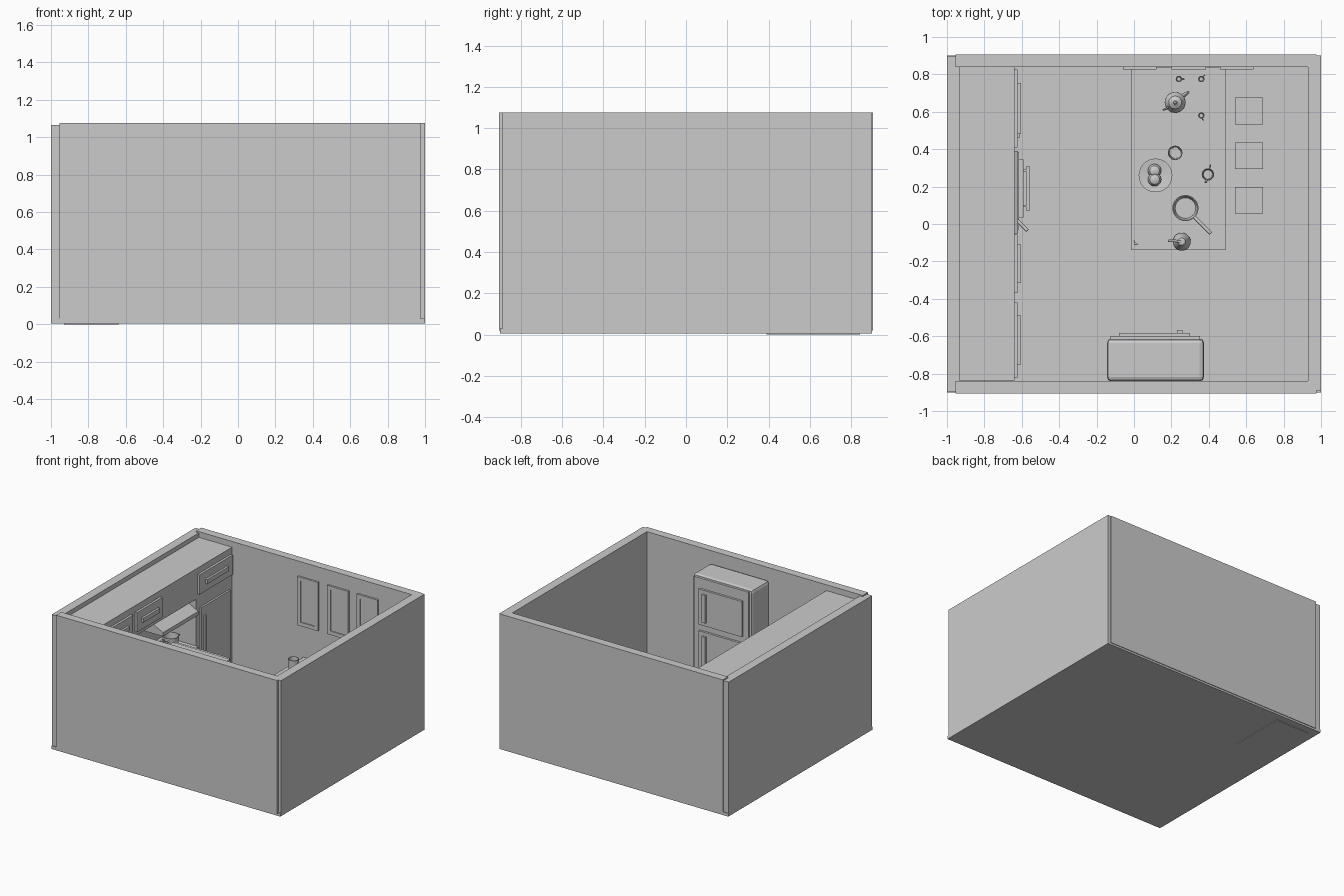
import bpy, math
from mathutils import Vector

if "Cube" in bpy.data.objects:
    bpy.data.objects.remove(bpy.data.objects["Cube"])


def mesh(name, verts, faces):
    me = bpy.data.meshes.new(name)
    me.from_pydata(verts, [], faces)
    me.update()
    ob = bpy.data.objects.new(name, me)
    bpy.context.collection.objects.link(ob)
    return ob


def box(name, x, y, z):
    v = [(a, b, c) for a in x for b in y for c in z]
    f = [(0, 1, 3, 2), (4, 6, 7, 5), (0, 4, 5, 1), (2, 3, 7, 6), (0, 2, 6, 4), (1, 5, 7, 3)]
    return mesh(name, v, f)


def lathe(name, profile, at, n=20):
    # revolve (radius, height) points around z
    v, f = [], []
    for r, z in profile:
        v += [(r * math.cos(2 * math.pi * i / n), r * math.sin(2 * math.pi * i / n), z) for i in range(n)]
    for k in range(len(profile) - 1):
        for i in range(n):
            j = (i + 1) % n
            f.append((k * n + i, k * n + j, (k + 1) * n + j, (k + 1) * n + i))
    f.append(tuple(range(n))[::-1])
    f.append(tuple(range((len(profile) - 1) * n, len(profile) * n)))
    ob = mesh(name, v, f)
    ob.location = at
    bpy.context.view_layer.objects.active = ob
    ob.select_set(True)
    bpy.ops.object.shade_smooth_by_angle()
    ob.select_set(False)
    return ob


def tube(name, pts, r, radii=None):
    cu = bpy.data.curves.new(name, 'CURVE')
    cu.dimensions = '3D'
    cu.bevel_depth = r
    cu.bevel_resolution = 1
    cu.use_fill_caps = True
    sp = cu.splines.new('POLY')
    sp.points.add(len(pts) - 1)
    for i, p in enumerate(pts):
        sp.points[i].co = (*p, 1)
        sp.points[i].radius = radii[i] if radii else 1
    ob = bpy.data.objects.new(name, cu)
    bpy.context.collection.objects.link(ob)
    return ob


def cup(name, x, y, z, r, h, ang=0, wall=0.004):
    lathe(name, [(r * .85, 0), (r, h), (r - wall, h), (r * .85 - wall, wall)], (x, y, z))
    if ang is not None:
        d = Vector((math.cos(ang), math.sin(ang), 0))
        c = Vector((x, y, z))
        tube(name + "_handle", [c + d * (r * k) + Vector((0, 0, h * t)) for k, t in
                                ((.9, .85), (1.5, .8), (1.6, .45), (.85, .2))], r * .12)


def pan(name, x, y, z):
    lathe(name, [(.058, 0), (.07, .04), (.065, .04), (.055, .006)], (x, y, z), 24)
    tube(name + "_handle", [(x + .047, y - .047, z + .033), (x + .135, y - .135, z + .05)], .009)


# Room shell
box("floor", (-1, 1), (-.9, .9), (.005, .03))
box("left_wall", (-1, -.93), (-.895, .895), (.02, 1.065))
box("right_wall", (.93, 1), (-.89, .9), (.005, 1.075))
for s, n in ((-1, "front_wall"), (1, "back_wall")):
    box(n, (-.955, .975), sorted((s * .84, s * .905)), (.02, 1.075))

# Cabinets along the left wall
box("upper_cabinet", (-.93, -.64), (-.838, .40), (.79, 1.03))
box("pantry", (-.93, -.64), (.39, .842), (0, 1.03))
box("lower_cabinet", (-.93, -.65), (-.838, .39), (.03, .39))
box("worktop", (-.93, -.64), (-.838, .39), (.39, .42))
box("pantry_door", (-.64, -.625), (.44, .80), (.10, .71))
box("pantry_door_handle", (-.625, -.612), (.46, .48), (.25, .64))
for i, (a, b) in enumerate(((.41, .825), (-.37, -.055), (-.82, -.42))):
    box(f"upper_drawer_{i}", (-.64, -.622), (a, b), (.825, .98))
    m, h = (a + b) / 2, (b - a) * .33
    box(f"upper_drawer_handle_{i}", (-.622, -.605), (m - h, m + h), (.885, .92))
for i, (a, b) in enumerate(((-.37, -.06), (-.82, -.42))):
    box(f"lower_door_{i}", (-.65, -.632), (a, b), (.08, .37))
    box(f"lower_door_handle_{i}", (-.632, -.615), (a + .08, b - .08), (.30, .325))

# Cooker hood with sloping front
hood = [(-.93, .79), (-.80, .79), (-.62, .70), (-.62, .67), (-.93, .67)]
mesh("cooker_hood", [(x, y, z) for y in (-.05, .39) for x, z in hood],
     [(0, 1, 2, 3, 4), (9, 8, 7, 6, 5)] + [(i, i + 5, (i + 1) % 5 + 5, (i + 1) % 5) for i in range(5)])

# Oven and hob
box("oven", (-.9, -.615), (-.03, .385), (.03, .425))
box("oven_door", (-.62, -.592), (.035, .345), (.08, .34))
box("oven_handle", (-.575, -.56), (.07, .31), (.295, .315))
for y in (.09, .28):
    box("oven_handle_mount", (-.592, -.57), (y, y + .012), (.297, .313))
for x in (-.71, -.83):
    for y in (.09, .28):
        lathe("hob_ring", [(.055, 0), (.055, .006)], (x, y, .425))
pan("hob_pan", -.705, .10, .432)
lathe("hob_pot", [(.055, 0), (.06, .08), (.055, .08), (.05, .006)], (-.78, .275, .432), 24)
for s in (-1, 1):
    tube("hob_pot_handle", [(-.78 + a, .275 + s * b, .49) for a, b in
                            ((-.02, .055), (-.02, .08), (.02, .08), (.02, .055))], .006)

# Fridge with chamfered sides, doors and handles
body = box("fridge_body", (-.145, .375), (-.842, -.612), (.03, .98))
bv = body.modifiers.new("edges", 'BEVEL')
bv.width = .025
bv.segments = 2
box("fridge_front", (-.125, .352), (-.63, -.60), (.04, .97))
for n, z, hz in (("upper", (.61, .89), (.64, .86)), ("lower", (.08, .56), (.26, .53))):
    box(f"fridge_{n}_door", (-.08, .30), (-.60, -.583), z)
    box(f"fridge_{n}_handle", (.23, .26), (-.583, -.567), hz)

# Picture frames on the back wall
for i, (a, b) in enumerate(((-.06, .12), (.20, .385), (.46, .64))):
    z0, z1, w = .575, .96, .03
    box(f"picture_{i}", (a + w, b - w), (.832, .842), (z0 + w, z1 - w))
    for x, z in (((a, a + w), (z0, z1)), ((b - w, b), (z0, z1)),
                 ((a + w, b - w), (z0, z0 + w)), ((a + w, b - w), (z1 - w, z1))):
        box(f"picture_frame_{i}", x, (.825, .842), z)

# Breakfast counter with runner
T = .335
box("counter_base", (.05, .41), (-.06, .838), (.03, .30))
box("counter_top", (-.015, .49), (-.14, .838), (.30, .33))
box("counter_runner", (.085, .43), (-.095, .838), (.33, T))

# Stools
for i, y in enumerate((.605, .365, .127)):
    box(f"stool_seat_{i}", (.54, .69), (y - .072, y + .072), (.18, .21))
    for x in (.545, .665):
        for d in (-.067, .047):
            box(f"stool_leg_{i}", (x, x + .02), (y + d, y + d + .02), (.03, .18))

# Teapot
tx, ty = .22, .65
lathe("teapot", [(.035, 0), (.056, .03), (.055, .055), (.035, .085), (.034, .09),
                 (.012, .10), (.008, .105), (.012, .115), (.006, .122)], (tx, ty, T), 24)
tube("teapot_spout", [(tx + .035, ty + .03, T + .035), (tx + .055, ty + .045, T + .06),
                      (tx + .072, ty + .056, T + .09)], .011, [1.2, .9, .5])
tube("teapot_handle", [(tx - .035, ty - .025, T + .08), (tx - .06, ty - .038, T + .075),
                       (tx - .063, ty - .04, T + .04), (tx - .042, ty - .03, T + .025)], .005)
for i, (x, y, a) in enumerate(((.24, .775, 0), (.36, .775, .9), (.36, .58, -1.2))):
    cup(f"tea_cup_{i}", x, y, T, .017, .03, a)

# Plate with buns, tall jar, mug, pan, jug
lathe("plate", [(.05, 0), (.09, .014), (.085, .014), (.05, .005)], (.115, .26, T), 28)
for i, y in enumerate((.285, .238)):
    lathe(f"bun_{i}", [(.028, 0), (.036, .015), (.026, .035), (.01, .042)], (.11, y, T + .006 + i * .008))
cup("tall_jar", .22, .38, T, .039, .22, None)
cup("mug", .395, .265, T, .033, .065, 1.3)
tube("mug_spout", [(.39, .24, T + .05), (.383, .222, T + .06)], .006)
pan("counter_pan", .275, .085, T)
lathe("jug", [(.048, 0), (.048, .03), (.025, .07), (.02, .09), (.012, .095)], (.255, -.095, T))
tube("jug_spout", [(.255, -.095, T + .09), (.215, -.09, T + .10), (.185, -.09, T + .08)], .007)
tube("small_ring", [(.015 + .014 * math.cos(a), -.098 + .014 * math.sin(a), .334)
                    for a in (2.5, 3.4, 4.3, 5.2)], .003)
